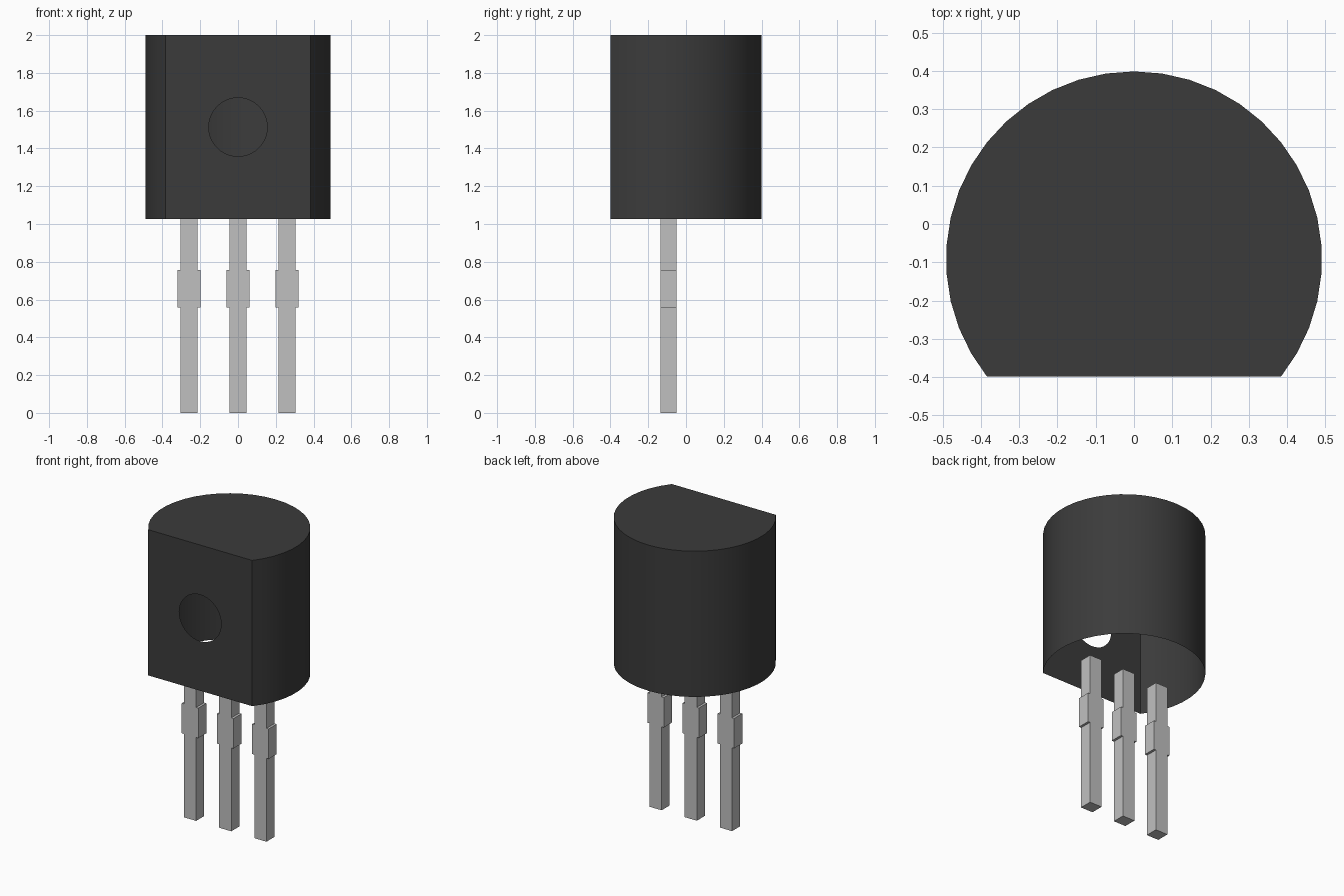
import bpy, bmesh, math

cube = bpy.data.objects.get("Cube")
if cube:
    bpy.data.objects.remove(cube, do_unlink=True)


def material(name, value):
    mat = bpy.data.materials.new(name)
    mat.use_nodes = True
    colour = (value, value, value, 1.0)
    mat.diffuse_color = colour
    mat.node_tree.nodes["Principled BSDF"].inputs["Base Color"].default_value = colour
    return mat


def make_object(name, bm, mat):
    bmesh.ops.recalc_face_normals(bm, faces=bm.faces)
    mesh = bpy.data.meshes.new(name)
    bm.to_mesh(mesh)
    bm.free()
    mesh.materials.append(mat)
    obj = bpy.data.objects.new(name, mesh)
    bpy.context.collection.objects.link(obj)
    return obj


black_plastic = material("black plastic", 0.044)
silver_metal = material("silver metal", 0.527)

RADIUS, CENTRE_Y = 0.491, -0.0925
BOTTOM, TOP = 1.027, 2.0
STEP = math.tau / 42

# Body: a D-shaped shell, open underneath, with a round hole in its flat front
bm = bmesh.new()
angles = [(i - 4.5) * STEP for i in range(31)]
outline = [(RADIUS * math.cos(a), CENTRE_Y + RADIUS * math.sin(a)) for a in angles]
low = [bm.verts.new((x, y, BOTTOM)) for x, y in outline]
high = [bm.verts.new((x, y, TOP)) for x, y in outline]
for i in range(30):
    bm.faces.new((low[i], low[i + 1], high[i + 1], high[i]))
bm.faces.new(high)

# Flat front, filled between its border and the hole rim
front_y = outline[0][1]
rim = [bm.verts.new((0.155 * math.cos(t * math.tau / 40), front_y,
                     1.513 + 0.155 * math.sin(t * math.tau / 40))) for t in range(40)]
border = [low[0], low[-1], high[-1], high[0]]
edges = []
for loop in (border, rim):
    for a, b in zip(loop, loop[1:] + loop[:1]):
        edges.append(bm.edges.get((a, b)) or bm.edges.new((a, b)))
bmesh.ops.triangle_fill(bm, edges=edges, use_beauty=True, normal=(0, -1, 0))
body = make_object("body", bm, black_plastic)

bpy.ops.object.select_all(action='DESELECT')
body.select_set(True)
bpy.context.view_layer.objects.active = body
bpy.ops.object.shade_smooth_by_angle(angle=math.radians(30))


# Legs: square pins with a wider collar, extruded front to back
def make_leg(name, x):
    half = [(0.045, 0.0), (0.045, 0.557), (0.061, 0.557),
            (0.061, 0.757), (0.045, 0.757), (0.045, BOTTOM)]
    profile = half + [(-px, z) for px, z in reversed(half)]
    bm = bmesh.new()
    face = bm.faces.new([bm.verts.new((x + px, CENTRE_Y - 0.0425, z)) for px, z in profile])
    result = bmesh.ops.extrude_face_region(bm, geom=[face], use_keep_orig=True)
    verts = [v for v in result["geom"] if isinstance(v, bmesh.types.BMVert)]
    bmesh.ops.translate(bm, verts=verts, vec=(0, 0.085, 0))
    make_object(name, bm, silver_metal)


for name, x in (("right_leg", -0.26), ("middle_leg", 0.0), ("left_leg", 0.26)):
    make_leg(name, x)
